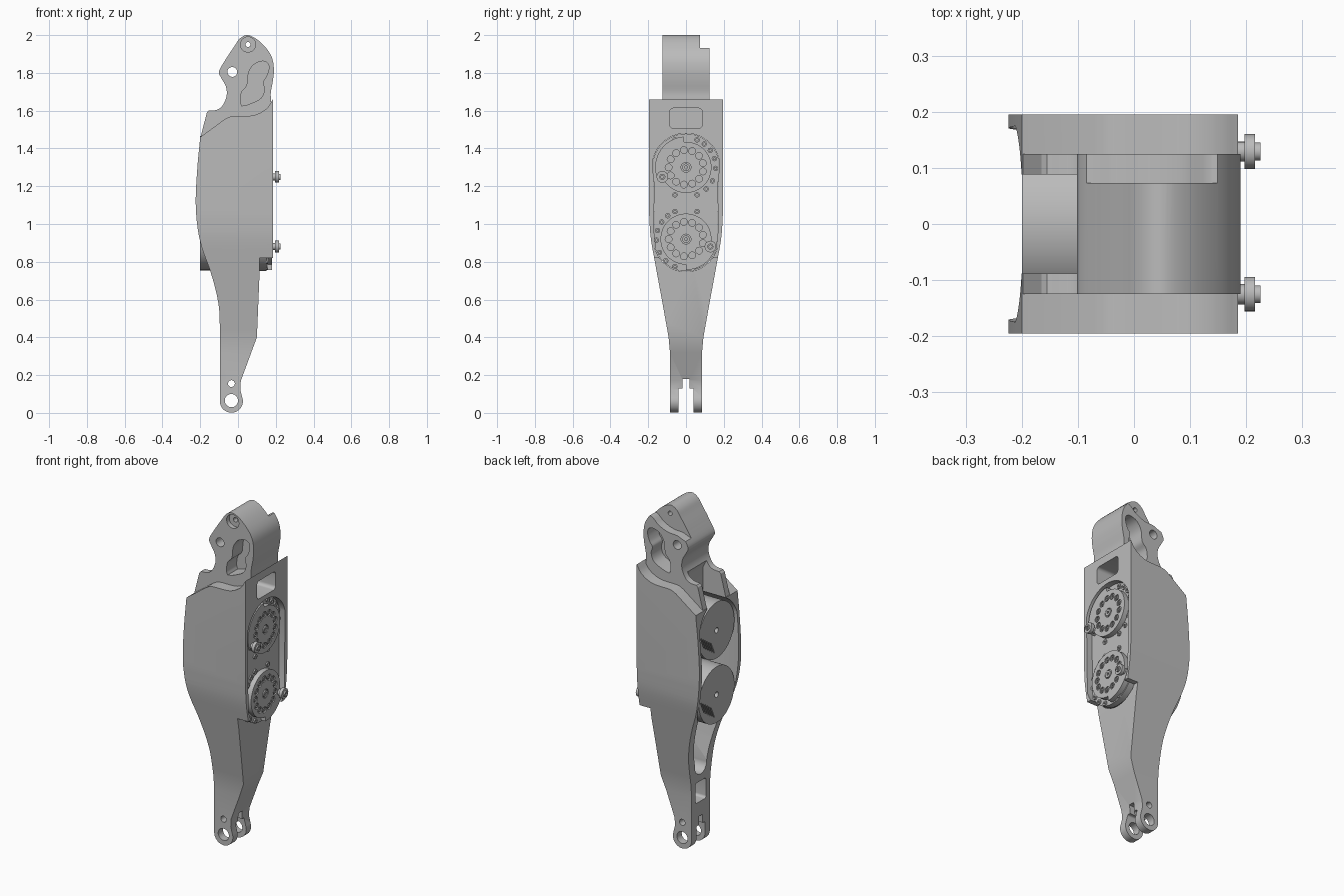
import bpy, bmesh, math
from mathutils import Vector

cube = bpy.data.objects.get("Cube")
if cube:
    bpy.data.objects.remove(cube)

grey = bpy.data.materials.new("machined_grey")
grey.use_nodes = True
COLOUR = (0.5, 0.5, 0.5, 1)
grey.diffuse_color = COLOUR
grey.node_tree.nodes["Principled BSDF"].inputs["Base Color"].default_value = COLOUR


def curve(pts, steps=5):
    """Smooth open line through the points."""
    p = [Vector(q) for q in pts]
    p = [2 * p[0] - p[1]] + p + [2 * p[-1] - p[-2]]
    out = []
    for a, b, c, d in zip(p, p[1:], p[2:], p[3:]):
        for i in range(steps):
            t = i / steps
            out.append((2 * b + (c - a) * t + (2 * a - 5 * b + 4 * c - d) * t * t
                        + (3 * b - a - 3 * c + d) * t ** 3) / 2)
    return [tuple(v) for v in out] + [tuple(pts[-1])]


def arc(cx, cy, r, a0=0, a1=360, n=32):
    full = abs(a1 - a0) == 360
    angles = [math.radians(a0 + (a1 - a0) * i / n) for i in range(n if full else n + 1)]
    return [(cx + r * math.cos(a), cy + r * math.sin(a)) for a in angles]


def rounded(cx, cy, w, h, r):
    pts = []
    for k, (sx, sy) in enumerate([(1, 1), (-1, 1), (-1, -1), (1, -1)]):
        pts += arc(cx + sx * (w - r), cy + sy * (h - r), r, 90 * k, 90 * k + 90, 6)
    return pts


def prism(name, pts, axis, lo, hi):
    """Profile in (x, z) pulled along y, or in (y, z) pulled along x."""
    place = (lambda p, t: (p[0], t, p[1])) if axis == "y" else (lambda p, t: (t, p[0], p[1]))
    bm = bmesh.new()
    face = bm.faces.new([bm.verts.new(place(p, lo)) for p in pts])
    geom = bmesh.ops.extrude_face_region(bm, geom=[face])["geom"]
    shift = (0, hi - lo, 0) if axis == "y" else (hi - lo, 0, 0)
    bmesh.ops.translate(bm, vec=shift, verts=[g for g in geom if isinstance(g, bmesh.types.BMVert)])
    bmesh.ops.recalc_face_normals(bm, faces=bm.faces)
    mesh = bpy.data.meshes.new(name)
    bm.to_mesh(mesh)
    bm.free()
    mesh.materials.append(grey)
    obj = bpy.data.objects.new(name, mesh)
    bpy.context.collection.objects.link(obj)
    return obj


def combine(obj, tool, op="DIFFERENCE"):
    tool.hide_render = True
    mod = obj.modifiers.new("cut", "BOOLEAN")
    mod.operation, mod.solver, mod.object = op, "EXACT", tool
    bpy.context.view_layer.objects.active = obj
    bpy.ops.object.modifier_apply(modifier=mod.name)
    bpy.data.objects.remove(tool)


def cut(obj, pts, axis, lo, hi):
    combine(obj, prism("cutter", pts, axis, lo, hi))


def smooth(obj):
    bpy.ops.object.select_all(action="DESELECT")
    obj.select_set(True)
    bpy.context.view_layer.objects.active = obj
    bpy.ops.object.shade_smooth_by_angle(angle=math.radians(30))


def mirrored(half):
    return half + [(-y, z) for y, z in reversed(half)]


# Leg shell: front outline intersected with side outline
back_edge = curve([(-.2, 1.46), (-.215, 1.3), (-.224, 1.12), (-.214, .98), (-.19, .87), (-.15, .76),
                   (-.118, .65), (-.1, .55), (-.096, .45)])
foot = arc(-.035, .062, .061, 180, 380, 20)
shoulder = curve([(.185, 1.66), (.15, 1.61), (.08, 1.575), (-.03, 1.57), (-.07, 1.555)])
shell = prism("leg_shell", back_edge + foot + [(.012, .125), (.015, .17), (.1, .4), (.115, .76),
              (.115, .82), (.185, .82)] + shoulder, "y", -.25, .25)
side = mirrored([(.085, -.1), (.085, .32)] + curve([(.092, .4), (.128, .6), (.163, .79), (.187, .93), (.195, 1.05)])
                + [(.195, 1.8)])
combine(shell, prism("side_outline", side, "x", -.5, .5), "INTERSECT")

# Upper neck with its rear lugs
neck = [(-.14, 1.25), (-.198, 1.46), (-.165, 1.59)] + curve(
    [(-.155, 1.6), (-.11, 1.605), (-.08, 1.63), (-.06, 1.68), (-.065, 1.73), (-.09, 1.775), (-.1, 1.81),
     (-.06, 1.88), (-.02, 1.94), (.01, 1.982), (.05, 2), (.1, 1.978), (.15, 1.93), (.18, 1.88),
     (.19, 1.82), (.185, 1.76), (.174, 1.7), (.174, 1.66)]) + [(.174, 1.25)]
combine(shell, prism("neck", neck, "y", -.125, .125), "UNION")

# Actuator bay, rear slot and windows
bay = arc(0, 1.3, .18, 14, 166) + arc(0, .92, .172, 194, 346)
cut(shell, bay, "x", -.5, .5)
cut(shell, [(-.5, 1.3), (-.05, 1.3), (-.05, 1.6), (-.1, 1.7), (-.5, 1.7)], "y", -.088, .088)
cut(shell, rounded(0, 1.56, .087, .053, .02), "x", .02, .5)
hollow = mirrored(arc(0, .48, .055, -90, 10, 8) + [(.085, .62), (.125, .82)])
cut(shell, hollow, "x", -.5, .065)
cut(shell, rounded(0, .325, .05, .06, .015), "x", -.5, .02)

# Foot clevis and pivot holes
cut(shell, rounded(0, 0, .04, .13, .01), "x", -.5, .5)
cut(shell, rounded(0, .09, .018, .09, .004), "x", -.5, .5)
for x, z, r in [(-.035, .065, .035), (-.035, .155, .018), (-.03, 1.805, .026), (.053, 1.95, .013)]:
    cut(shell, arc(x, z, r), "y", -.5, .5)
cut(shell, arc(.053, 1.95, .04), "y", -.5, -.1)

# Stepped face on the rear of the neck
cut(shell, curve([(.25, 1.91), (.16, 1.93), (.13, 1.925), (.09, 1.89), (.03, 1.865), (-.03, 1.86), (-.07, 1.845),
                  (-.15, 1.82)]) + [(-.15, 2.1), (.25, 2.1)], "y", .073, .5)

# Sculpted weight pockets
pocket = curve([(.02, 1.625), (.012, 1.65), (.02, 1.7), (.048, 1.735), (.056, 1.8), (.085, 1.845), (.13, 1.862),
                (.158, 1.85), (.163, 1.82), (.15, 1.78), (.132, 1.75), (.14, 1.71), (.12, 1.665), (.06, 1.635),
                (.02, 1.625)], 4)[:-1]
for lo, hi in [(-.5, -.03), (.03, .5)]:
    cut(shell, pocket, "y", lo, hi)
smooth(shell)

# Mounting plate across the bay
plate = prism("mounting_plate", arc(0, 1.3, .178, 14, 166) + arc(0, .92, .17, 194, 346), "x", .115, .15)
smooth(plate)


def stud(name, y, z, r, lo, hi, bore=0):
    obj = prism(name, arc(y, z, r, n=16), "x", lo, hi)
    if bore:
        cut(obj, arc(y, z, bore, n=10), "x", hi - .008, hi + .1)
    smooth(obj)


# Two actuators: motor, hub, bolt rings and crank knob
for label, z, s, sector, knob in [("upper", 1.3, 1, (95, 205), 202), ("lower", .92, -1, (-90, -12), -17)]:
    motor = prism(label + "_motor", arc(0, z, .165, n=64), "x", -.2, .13)
    cut(motor, arc(0, z, .016), "x", -.5, -.17)
    for i in range(6):
        # Slanted cooling vents on the rear cap
        y, low = .02 + .018 * i, z - .125 + .012 * i
        cut(motor, [(y, low), (y + .008, low), (y + .04, low + .07), (y + .032, low + .07)], "x", -.5, -.185)
    smooth(motor)
    a0, a1 = sector
    hub = prism(label + "_hub", arc(0, z, .163, a0, a1, 24) + arc(0, z, .135, a1, a0 + 360, 48), "x", .14, .18)
    cut(hub, arc(0, z, .026), "x", .172, .3)
    for i in range(13):
        a = math.radians(i * 360 / 13 + 14)
        cut(hub, arc(.092 * math.cos(a), z + .092 * math.sin(a), .018, n=16), "x", .172, .3)
        stud(f"{label}_hub_bolt_{i}", .092 * math.cos(a), z + .092 * math.sin(a), .011, .16, .179, .005)
    smooth(hub)
    stud(label + "_axle", 0, z, .02, .15, .183, .008)
    for i, deg in enumerate([-112, -68, -47, -27, -2, 17, 35, 52, 68, 112]):
        a = math.radians(deg)
        stud(f"{label}_flange_bolt_{i}", s * .157 * math.cos(a), z + .157 * math.sin(a), .014, .14, .158, .006)
    ky, kz = .135 * math.cos(math.radians(knob)), z + .135 * math.sin(math.radians(knob))
    for part, r, lo, hi in [("stem", .018, .17, .2), ("roller", .031, .197, .216), ("cap", .016, .21, .225)]:
        stud(f"{label}_knob_{part}", ky, kz, r, lo, hi, .008 if part == "cap" else 0)
